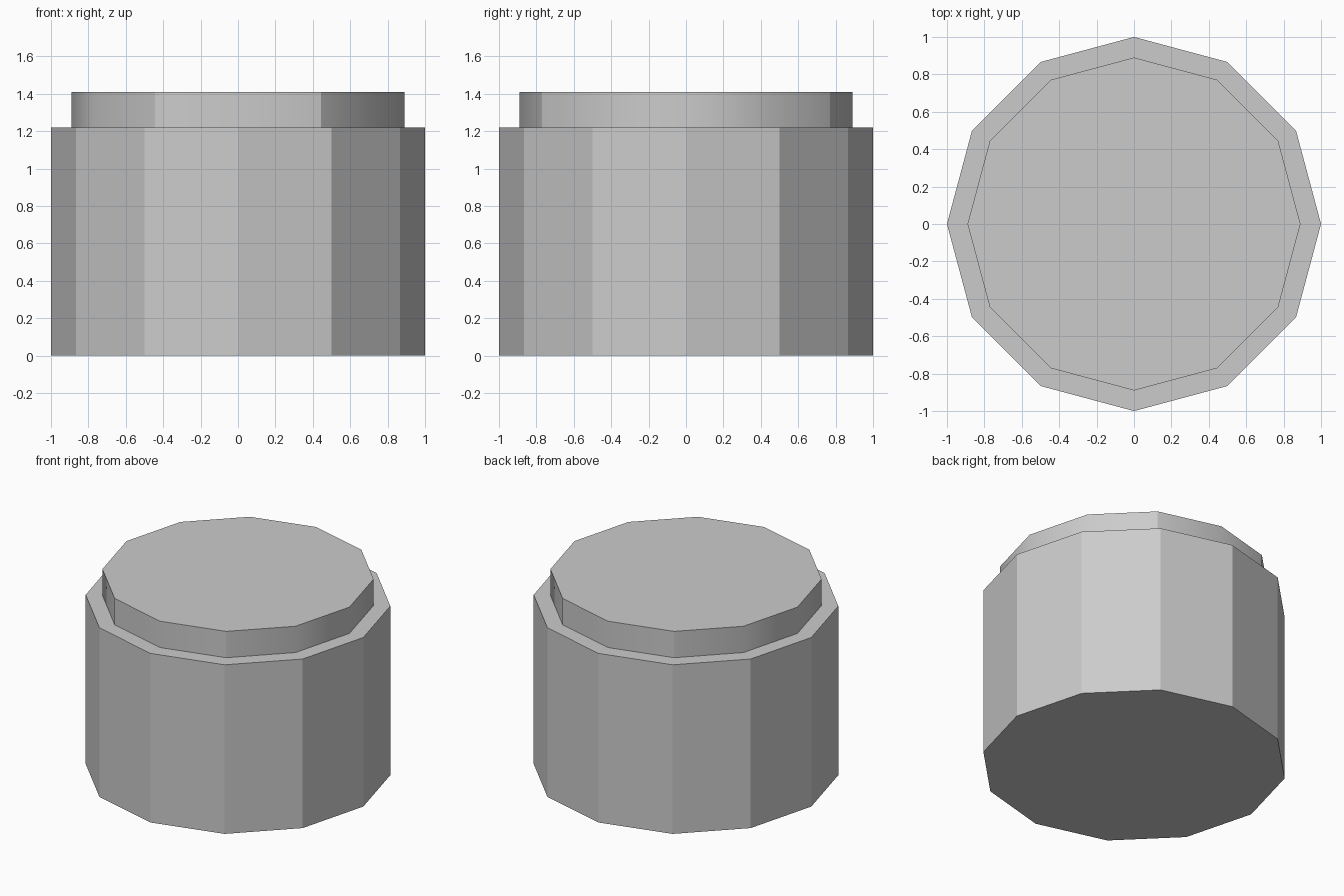
import bpy
import bmesh
from math import radians
from mathutils import Matrix

SIDES = 12

default_cube = bpy.data.objects.get("Cube")
if default_cube:
    bpy.data.objects.remove(default_cube, do_unlink=True)

# Single flat grey
grey = bpy.data.materials.new("plain_grey")
grey.use_nodes = True
colour = (0.6, 0.6, 0.6, 1)
grey.diffuse_color = colour
grey.node_tree.nodes["Principled BSDF"].inputs["Base Color"].default_value = colour


def prism(name, radius, bottom, top):
    """Upright twelve-sided prism with corners on the x and y axes."""
    bm = bmesh.new()
    bmesh.ops.create_cone(
        bm, cap_ends=True, segments=SIDES, radius1=radius, radius2=radius,
        depth=top - bottom,
        matrix=Matrix.Translation((0, 0, (bottom + top) / 2)))
    mesh = bpy.data.meshes.new(name)
    bm.to_mesh(mesh)
    bm.free()
    mesh.materials.append(grey)
    obj = bpy.data.objects.new(name, mesh)
    bpy.context.collection.objects.link(obj)
    return obj


# Faceted main body
prism("body", 1.0, 0, 1.22)

# Narrower cap, its side softened in four groups
cap = prism("cap", 0.89, 1.22, 1.41)
for face in cap.data.polygons:
    face.use_smooth = abs(face.normal.z) < 0.5
for edge in cap.data.edges:
    a, b = (cap.data.vertices[i].co for i in edge.vertices)
    upright = abs(a.z - b.z) > 0.1
    group_border = abs(abs(a.x) - 0.445) < 0.02
    edge.use_edge_sharp = not upright or group_border
